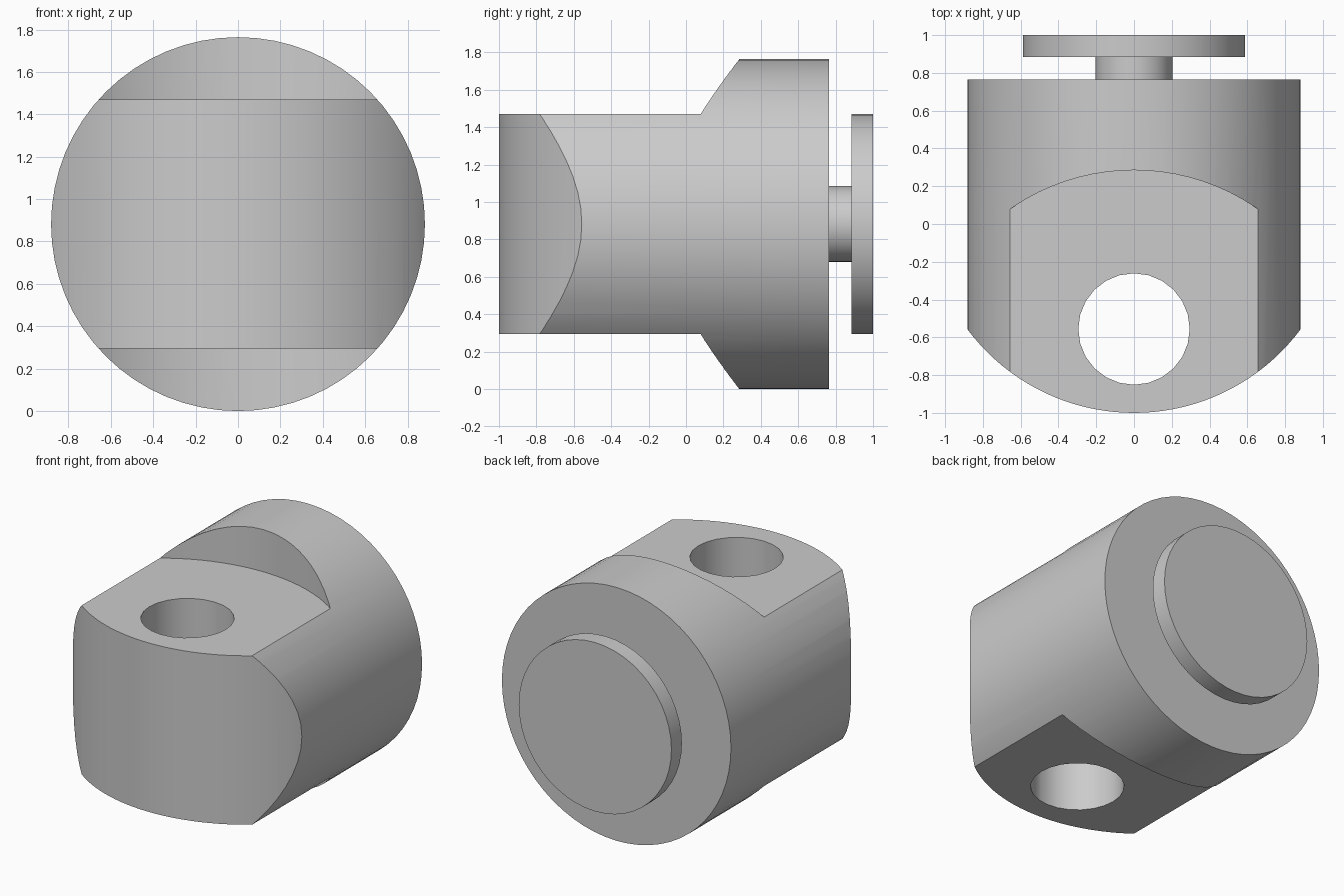
import bpy, math
from mathutils import Matrix

cube = bpy.data.objects.get("Cube")
if cube:
    bpy.data.objects.remove(cube)

MID = 0.882          # height of the main axis, also the body radius
FLAT = 0.588         # half thickness of the flattened tongue

grey = bpy.data.materials.new("plain grey")
grey.use_nodes = True
grey.diffuse_color = (0.6, 0.6, 0.6, 1)
grey.node_tree.nodes["Principled BSDF"].inputs["Base Color"].default_value = (0.6, 0.6, 0.6, 1)


def finish(obj, name):
    obj.name = name
    obj.data.materials.append(grey)
    return obj


def rod(name, radius, y0, y1, sides=64):
    """Cylinder lying along y on the main axis."""
    bpy.ops.mesh.primitive_cylinder_add(vertices=sides, radius=radius, depth=y1 - y0,
                                        location=(0, (y0 + y1) / 2, MID),
                                        rotation=(math.pi / 2, 0, 0))
    return finish(bpy.context.object, name)


def post(name, radius, y, z0, z1, sides):
    """Upright cylinder used as a cutter."""
    bpy.ops.mesh.primitive_cylinder_add(vertices=sides, radius=radius, depth=z1 - z0,
                                        location=(0, y, (z0 + z1) / 2))
    return finish(bpy.context.object, name)


def nose_block(name, radius, y):
    """Upright prism with a rounded front and a straight back."""
    outline = [(1.1, 1.5), (-1.1, 1.5)]
    for i in range(65):
        a = math.pi * (1 + i / 64)
        outline.append((radius * math.cos(a), y + radius * math.sin(a)))
    n = len(outline)
    verts = [(px, py, z) for z in (-0.5, 2.5) for px, py in outline]
    faces = [tuple(reversed(range(n))), tuple(range(n, 2 * n))]
    faces += [(i, (i + 1) % n, (i + 1) % n + n, i + n) for i in range(n)]
    mesh = bpy.data.meshes.new(name)
    mesh.from_pydata(verts, [], faces)
    obj = bpy.data.objects.new(name, mesh)
    bpy.context.collection.objects.link(obj)
    return finish(obj, name)


def carve(obj, cutter, operation):
    mod = obj.modifiers.new(cutter.name, 'BOOLEAN')
    mod.operation = operation
    mod.solver = 'EXACT'
    mod.object = cutter
    bpy.context.view_layer.objects.active = obj
    bpy.ops.object.modifier_apply(modifier=mod.name)
    bpy.data.objects.remove(cutter)


# Main body: round bar with a rounded nose
body = rod("body", MID, -1.3, 0.765)
carve(body, nose_block("nose_shape", 1.1, 0.1), 'INTERSECT')

# Flats above and below, each ending in a curved shoulder
carve(body, post("upper_flat", 1.147, -0.862, MID + FLAT, 2.5, 96), 'DIFFERENCE')
carve(body, post("lower_flat", 1.147, -0.862, -0.7, MID - FLAT, 96), 'DIFFERENCE')

# Pin hole through the tongue
carve(body, post("pin_hole", 0.295, -0.556, -0.5, 2.5, 24), 'DIFFERENCE')

# Neck and end disc at the back
neck = rod("neck", 0.203, 0.765, 0.885, 32)
disc = rod("end_disc", FLAT, 0.885, 1.0, 48)

# Smooth the round walls, keep the edges crisp
for obj in (body, neck, disc):
    bpy.ops.object.select_all(action='DESELECT')
    obj.select_set(True)
    bpy.context.view_layer.objects.active = obj
    bpy.ops.object.shade_smooth_by_angle(angle=math.radians(25))
